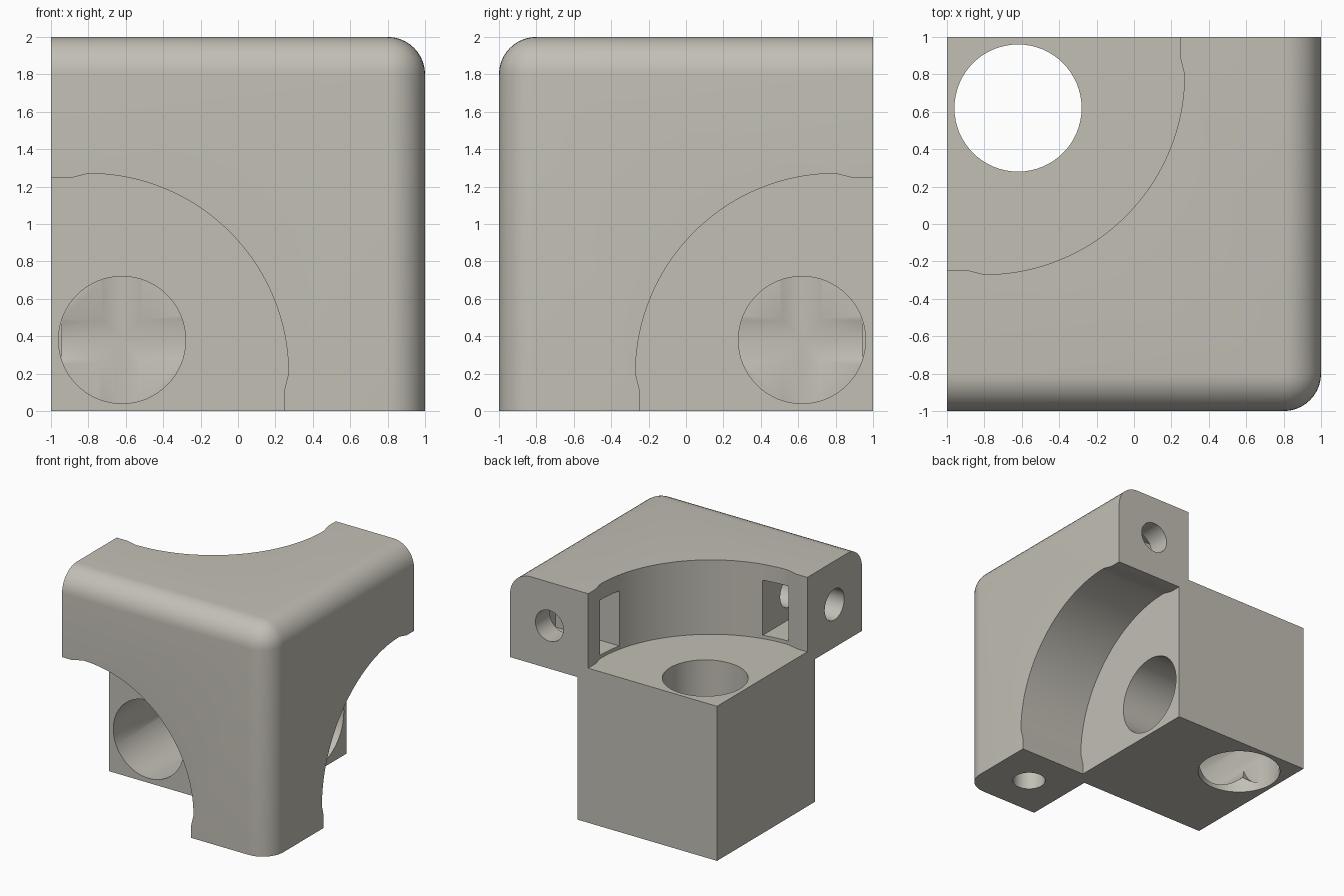
import bpy, bmesh, math
from mathutils import Vector

if "Cube" in bpy.data.objects:
    bpy.data.objects.remove(bpy.data.objects["Cube"])

# Distances (a, b, c) are measured from the inner corner at (-1, 1, 0)
def place(a, b, c):
    return Vector((a - 1, 1 - b, c))

def finish(name, bm):
    bmesh.ops.recalc_face_normals(bm, faces=bm.faces[:])
    mesh = bpy.data.meshes.new(name)
    bm.to_mesh(mesh)
    bm.free()
    ob = bpy.data.objects.new(name, mesh)
    bpy.context.collection.objects.link(ob)
    return ob

def prism(name, axis, profile, lo, hi):
    """Extrude a 2D profile (in the other two axes, in order) along axis."""
    bm = bmesh.new()
    def ring(w):
        pts = []
        for p in profile:
            q = list(p)
            q.insert(axis, w)
            pts.append(bm.verts.new(place(*q)))
        return pts
    r0, r1 = ring(lo), ring(hi)
    bm.faces.new(r0)
    bm.faces.new(r1)
    n = len(r0)
    for i in range(n):
        bm.faces.new((r0[i], r0[(i + 1) % n], r1[(i + 1) % n], r1[i]))
    return finish(name, bm)

def circle(u, v, r, n):
    return [(u + r * math.cos(2 * math.pi * i / n), v + r * math.sin(2 * math.pi * i / n))
            for i in range(n)]

def box(name, a, b, c):
    return prism(name, 2, [(a[0], b[0]), (a[1], b[0]), (a[1], b[1]), (a[0], b[1])], *c)

# Main cube with the three outer edges rounded
bm = bmesh.new()
bmesh.ops.create_cube(bm, size=2)
for v in bm.verts:
    v.co.z += 1
outer = place(2, 2, 2)
corner = min(bm.verts, key=lambda v: (v.co - outer).length)
bmesh.ops.bevel(bm, geom=list(corner.link_edges) + [corner], offset=0.2, segments=10,
                profile=0.5, affect='EDGES')
bracket = finish("corner_bracket", bm)

FLOOR, END, MID, ARC = 1.35, 1.245, 0.2, 1.07
cutters = []

# Quarter-round pocket in each outer face, with a small lip at both ends
arc = [(MID + ARC * math.sin(t), MID + ARC * math.cos(t))
       for t in (math.pi / 2 * i / 40 for i in range(41))]
pocket = ([(-0.1, -0.1), (-0.1, END), (0.1, END)] + arc + [(END, 0.1), (END, -0.1)])
for axis in range(3):
    cutters.append(prism("pocket_cutter", axis, pocket, FLOOR, 2.1))

# Large bores: two blind, the vertical one goes through
for axis, start in ((0, 0.06), (1, 0.06), (2, -0.1)):
    cutters.append(prism("bore_cutter", axis, circle(0.38, 0.38, 0.34, 64), start, 1.5))

# Small screw hole in each ear
for axis in range(3):
    cutters.append(prism("screw_hole_cutter", axis, circle(1.62, 1.62, 0.135, 32), -0.1, 0.8))

# Nut slots that open into the pocket walls
deep, wide, thick = (1.15, 1.86), (1.38, 1.86), (0.2, 0.43)
cutters.append(box("nut_slot_cutter", thick, deep, wide))
cutters.append(box("nut_slot_cutter", deep, thick, wide))
cutters.append(box("nut_slot_cutter", deep, wide, thick))

# Cut everything, then remove the cutters
for cutter in cutters:
    cutter.hide_render = True
    mod = bracket.modifiers.new("cut", 'BOOLEAN')
    mod.operation = 'DIFFERENCE'
    mod.solver = 'EXACT'
    mod.object = cutter
    bpy.context.view_layer.objects.active = bracket
    bpy.ops.object.modifier_apply(modifier=mod.name)
for cutter in cutters:
    bpy.data.objects.remove(cutter)

# Single warm grey finish
grey = bpy.data.materials.new("warm_grey")
grey.diffuse_color = (0.54, 0.52, 0.46, 1)
grey.use_nodes = True
grey.node_tree.nodes["Principled BSDF"].inputs["Base Color"].default_value = grey.diffuse_color
bracket.data.materials.clear()
bracket.data.materials.append(grey)
for p in bracket.data.polygons:
    p.material_index = 0

bpy.ops.object.select_all(action='DESELECT')
bracket.select_set(True)
bpy.context.view_layer.objects.active = bracket
bpy.ops.object.shade_smooth_by_angle(angle=math.radians(30))
